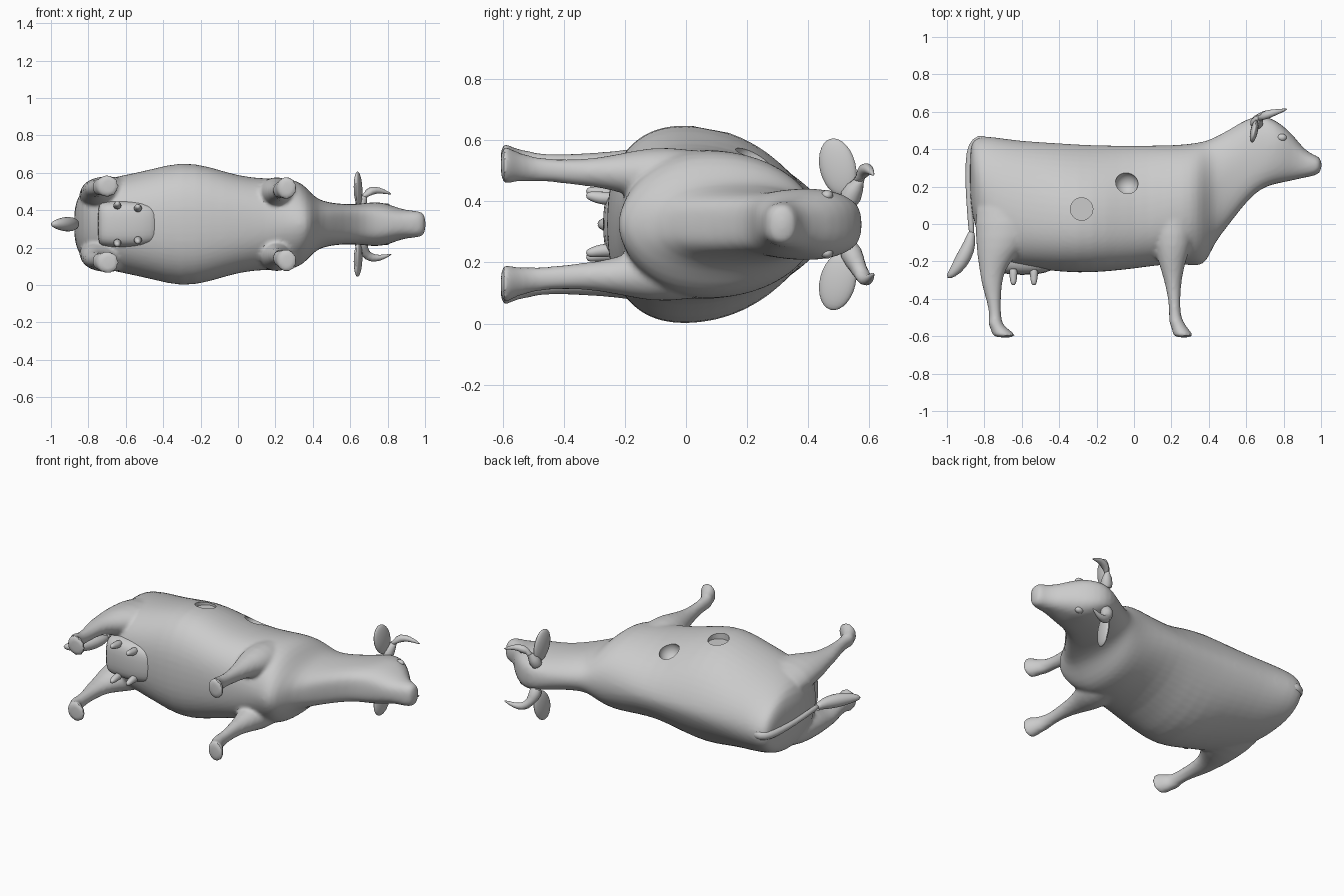
import bpy, bmesh, math
from mathutils import Vector, Matrix

cube = bpy.data.objects.get("Cube")
if cube:
    bpy.data.objects.remove(cube, do_unlink=True)

MID = 0.325  # height of the animal's symmetry plane (it lies on its side)

grey = bpy.data.materials.new("plain grey")
grey.use_nodes = True
COLOUR = (0.6, 0.6, 0.6, 1)
grey.diffuse_color = COLOUR
grey.node_tree.nodes["Principled BSDF"].inputs["Base Color"].default_value = COLOUR


def choose(obs):
    """Select the given objects and make the first one active."""
    bpy.ops.object.select_all(action='DESELECT')
    for ob in obs:
        ob.select_set(True)
    bpy.context.view_layer.objects.active = obs[0]


def modify(ob, kind, **settings):
    """Add a modifier and apply it at once."""
    mod = ob.modifiers.new(kind, kind)
    for key, value in settings.items():
        setattr(mod, key, value)
    choose([ob])
    bpy.ops.object.modifier_apply(modifier=mod.name)


def shade(ob):
    choose([ob])
    bpy.ops.object.shade_smooth_by_angle(angle=math.radians(40))


def finish(name, bm, levels=0):
    """Turn a bmesh into a smooth shaded object."""
    bmesh.ops.recalc_face_normals(bm, faces=bm.faces)
    mesh = bpy.data.meshes.new(name)
    bm.to_mesh(mesh)
    bm.free()
    mesh.materials.append(grey)
    ob = bpy.data.objects.new(name, mesh)
    bpy.context.collection.objects.link(ob)
    if levels:
        modify(ob, 'SUBSURF', levels=levels)
    shade(ob)
    return ob


def loft(rings):
    """Skin a list of rings and cap both ends."""
    bm = bmesh.new()
    loops = [[bm.verts.new(p) for p in ring] for ring in rings]
    n = len(loops[0])
    for a, b in zip(loops, loops[1:]):
        for i in range(n):
            j = (i + 1) % n
            bm.faces.new((a[i], a[j], b[j], b[i]))
    bm.faces.new(loops[0])
    bm.faces.new(loops[-1])
    return bm


def circle(n):
    return [2 * math.pi * k / n for k in range(n)]


def tube(path, radii, n=10):
    """Round skin along a path."""
    pts = [Vector(p) for p in path]
    rings = []
    for i, p in enumerate(pts):
        d = (pts[min(i + 1, len(pts) - 1)] - pts[max(i - 1, 0)]).normalized()
        ref = Vector((0, 0, 1)) if abs(d.z) < 0.8 else Vector((0, 1, 0))
        u = d.cross(ref).normalized()
        v = d.cross(u)
        rings.append([p + radii[i] * (u * math.cos(t) + v * math.sin(t))
                      for t in circle(n)])
    return loft(rings)


def ball(name, centre, radii, turn=Matrix.Identity(4)):
    bm = bmesh.new()
    bmesh.ops.create_uvsphere(
        bm, u_segments=24, v_segments=14, radius=1,
        matrix=Matrix.Translation(centre) @ turn
        @ Matrix.Diagonal((*radii, 1)))
    return finish(name, bm)


def power(v, p):
    return math.copysign(abs(v) ** p, v)


# Trunk, neck and head: x, underside y, widest y, back y, half width
SECTIONS = [
    (-.878, .12, .30, .42, .07), (-.855, 0, .25, .458, .16),
    (-.80, -.16, .10, .475, .21), (-.70, -.22, .06, .46, .245),
    (-.60, -.235, .03, .447, .265), (-.45, -.25, .01, .438, .298),
    (-.30, -.264, 0, .428, .338), (-.15, -.256, 0, .422, .31),
    (0, -.24, 0, .422, .258), (.15, -.218, .04, .422, .244),
    (.27, -.215, .08, .427, .247), (.34, -.23, .09, .437, .225),
    (.39, -.205, .12, .447, .168), (.43, -.10, .17, .465, .13),
    (.50, -.015, .25, .50, .114), (.57, .08, .30, .545, .107),
    (.65, .17, .36, .582, .108), (.72, .207, .40, .576, .12),
    (.79, .22, .42, .533, .114), (.85, .233, .38, .478, .089),
    (.91, .248, .33, .397, .073), (.965, .257, .315, .367, .072),
    (1.005, .276, .32, .355, .057)]
# Roundness of each section: x, upper power, lower power (below 1 is boxy)
ROUNDNESS = [(-.9, 1, .8), (-.55, 1.1, .8), (-.3, 1.35, .8), (0, 1.2, .8),
             (.15, 1, .9), (.30, .95, 1.2), (.38, 1, 1.1), (.48, 1, .6),
             (.60, .8, .55), (.66, .55, .55), (.74, .6, .6), (.85, .8, .75),
             (1.01, .9, .8)]


def roundness(x):
    for (x0, u0, l0), (x1, u1, l1) in zip(ROUNDNESS, ROUNDNESS[1:]):
        if x <= x1:
            f = (x - x0) / (x1 - x0)
            return u0 + (u1 - u0) * f, l0 + (l1 - l0) * f


def body_ring(x, low, wide, high, half):
    upper, lower = roundness(x)
    ring = []
    for t in circle(28):
        c, s = math.cos(t), math.sin(t)
        if s >= 0:
            ring.append((x, wide + (high - wide) * s,
                         MID + half * power(c, upper)))
        else:
            ring.append((x, wide + (wide - low) * power(s, .85),
                         MID + half * power(c, lower)))
    return ring


# Legs: y, back x, front x, offset from the middle, half thickness
HIND = [(.24, -.80, -.55, .11, .07), (.08, -.86, -.48, .15, .10),
        (-.08, -.85, -.54, .165, .098), (-.18, -.84, -.64, .175, .074),
        (-.25, -.826, -.69, .185, .054), (-.32, -.818, -.705, .19, .045),
        (-.42, -.785, -.712, .19, .039), (-.50, -.772, -.71, .195, .04),
        (-.532, -.784, -.70, .20, .048), (-.548, -.772, -.69, .20, .046),
        (-.590, -.76, -.633, .205, .062), (-.608, -.75, -.625, .205, .062)]
FRONT = [(.20, .10, .31, .13, .08), (0, .085, .325, .15, .105),
         (-.12, .105, .31, .16, .095), (-.20, .127, .277, .168, .068),
         (-.30, .16, .256, .17, .048), (-.35, .17, .252, .17, .045),
         (-.42, .186, .247, .175, .039), (-.50, .186, .252, .18, .04),
         (-.53, .186, .272, .185, .049), (-.547, .198, .28, .187, .047),
         (-.588, .206, .315, .195, .064), (-.608, .214, .322, .195, .064)]


def leg_ring(y, x0, x1, off, half, side):
    return [((x0 + x1) / 2 + (x1 - x0) / 2 * math.cos(t), y,
             MID + side * off + half * math.sin(t)) for t in circle(14)]


# Body and legs grow into one skin
body = finish("body", loft([body_ring(*s) for s in SECTIONS]), 1)
legs = [finish("leg", loft([leg_ring(*r, side) for r in rows]), 1)
        for rows in (HIND, FRONT) for side in (1, -1)]
choose([body] + legs)
bpy.ops.object.join()
modify(body, 'REMESH', mode='VOXEL', voxel_size=.011)
modify(body, 'SMOOTH', factor=.5, iterations=5)

# Upper flank: a round dent near the shoulder and a shallow round recess
bm = bmesh.new()
bmesh.ops.create_cone(bm, cap_ends=True, segments=32, radius1=.06,
                      radius2=.06, depth=.4,
                      matrix=Matrix.Translation((-.28, .08, .81)))
for cutter in (finish("recess_cutter", bm),
               ball("dent_cutter", (-.04, .215, MID + .215), (.062,) * 3)):
    cutter.hide_render = True
    modify(body, 'BOOLEAN', operation='DIFFERENCE', solver='EXACT',
           object=cutter)
    bpy.data.objects.remove(cutter, do_unlink=True)
shade(body)

# Parts repeated on each side
for side, label in ((1, "left"), (-1, "right")):
    def mirrored(points):
        return [(x, y, MID + side * z) for x, y, z in points]

    horn = mirrored([(.65, .525, .06), (.66, .555, .125), (.69, .58, .172),
                     (.735, .592, .185), (.78, .604, .175), (.822, .615, .16)])
    finish(label + "_horn", tube(horn, [.042, .037, .029, .021, .013, .003]), 1)

    ball(label + "_ear", (.642, .497, MID + side * .187), (.02, .06, .096),
         Matrix.Rotation(-.2, 4, 'Z') @ Matrix.Rotation(side * .25, 4, 'X'))
    ball(label + "_eye", (.79, .462, MID + side * .094), (.026, .02, .018))

    # Teats
    for x, off in ((-.645, .1), (-.535, .085)):
        teat = mirrored([(x, -.23, off), (x, -.28, off),
                         (x, -.31, off + .008), (x, -.328, off + .01)])
        finish(label + "_teat", tube(teat, [.026, .023, .018, .01], 8), 1)

# Udder: a boxy bag between the hind legs; x, underside y, half width
bag = []
for x, low, half in ((-.75, -.225, .10), (-.735, -.26, .122), (-.66, -.272, .13),
                     (-.55, -.275, .13), (-.47, -.262, .12), (-.40, -.235, .09)):
    bag.append([(x, -.12 + (low + .12) * power(math.sin(t), .55),
                 MID + half * power(math.cos(t), .55)) for t in circle(20)])
finish("udder", loft(bag), 1)

# Tail and its brush
finish("tail", tube([(-.78, .44, MID), (-.83, .452, MID), (-.865, .42, MID),
                     (-.882, .34, MID), (-.886, .20, MID), (-.876, .05, MID),
                     (-.865, -.08, MID)],
                    [.03, .03, .027, .021, .017, .016, .018]), 1)
finish("tail_brush", tube([(-.868, -.03, MID), (-.875, -.10, MID),
                           (-.905, -.17, MID), (-.95, -.245, MID),
                           (-1.0, -.29, MID)],
                          [.016, .034, .045, .036, .012]), 1)
